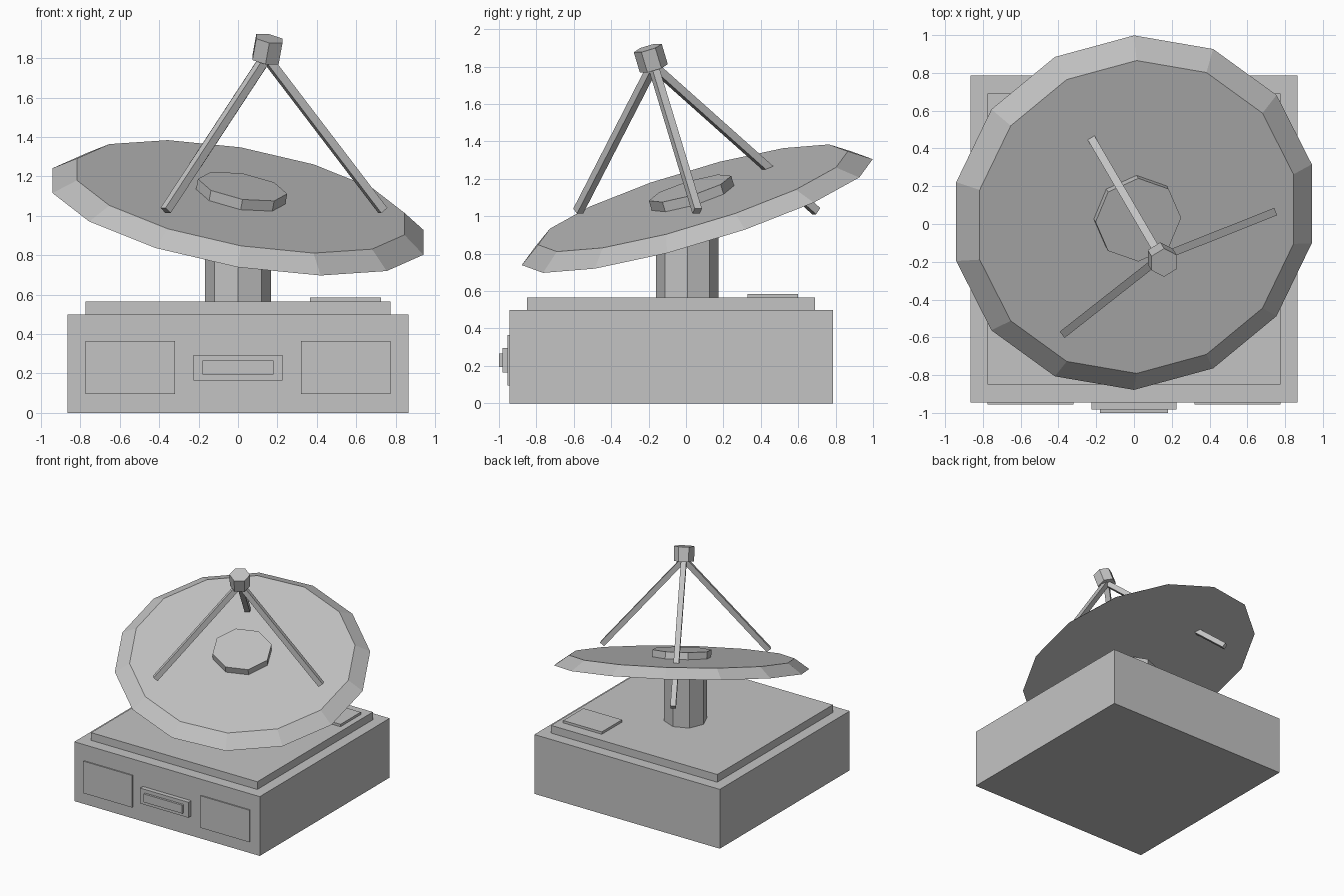
import bpy, bmesh
from math import sin, cos, pi
from mathutils import Vector, Matrix

cube = bpy.data.objects.get("Cube")
if cube:
    bpy.data.objects.remove(cube, do_unlink=True)

grey = bpy.data.materials.new("plain_grey")
grey.use_nodes = True
colour = (0.55, 0.55, 0.55, 1)
grey.diffuse_color = colour
grey.node_tree.nodes["Principled BSDF"].inputs["Base Color"].default_value = colour


def finish(name, bm, matrix):
    mesh = bpy.data.meshes.new(name)
    bm.transform(matrix)
    bm.normal_update()
    bm.to_mesh(mesh)
    bm.free()
    mesh.materials.append(grey)
    obj = bpy.data.objects.new(name, mesh)
    bpy.context.collection.objects.link(obj)
    return obj


def box(name, x, y, z):
    """Box from (min, max) spans on each axis."""
    spans = (x, y, z)
    centre = Vector([(a + b) / 2 for a, b in spans])
    size = Vector([b - a for a, b in spans])
    bm = bmesh.new()
    bmesh.ops.create_cube(bm, size=1)
    return finish(name, bm, Matrix.Translation(centre) @ Matrix.Diagonal(size).to_4x4())


def prism(name, sides, r_bottom, r_top, low, high, frame):
    """Prism or frustum along the z axis of a frame."""
    bm = bmesh.new()
    bmesh.ops.create_cone(bm, cap_ends=True, segments=sides, radius1=r_bottom,
                          radius2=r_top, depth=high - low)
    return finish(name, bm, frame @ Matrix.Translation((0, 0, (low + high) / 2)))


def strut(name, start, end, width):
    """Square bar between two points."""
    axis = end - start
    bm = bmesh.new()
    bmesh.ops.create_cube(bm, size=1)
    turn = axis.to_track_quat('Z', 'Y').to_matrix().to_4x4()
    scale = Matrix.Diagonal((width, width, axis.length, 1))
    return finish(name, bm, Matrix.Translation((start + end) / 2) @ turn @ scale)


# Base housing and roof slab
box("base_housing", (-0.865, 0.865), (-0.945, 0.785), (0, 0.5))
box("roof_slab", (-0.775, 0.775), (-0.85, 0.69), (0.5, 0.565))
box("roof_hatch", (0.365, 0.725), (0.33, 0.6), (0.565, 0.585))

# Front panels and control unit
box("left_front_panel", (0.32, 0.775), (-0.955, -0.945), (0.095, 0.365))
box("right_front_panel", (-0.775, -0.32), (-0.955, -0.945), (0.095, 0.365))
box("control_unit", (-0.225, 0.225), (-0.982, -0.945), (0.165, 0.295))
box("control_plate", (-0.18, 0.18), (-1.0, -0.982), (0.195, 0.265))

# Support column
prism("support_column", 8, 0.168, 0.168, 0.565, 1.0, Matrix.Translation((0, 0.007, 0)))

# Tilted dish, hub and feed head share one frame
centre = Vector((0, 0.06, 1.022))
tilt = (Matrix.Translation(centre) @ Matrix.Rotation(0.293, 4, 'X')
        @ Matrix.Rotation(0.172, 4, 'Y'))
prism("dish", 14, 0.98, 0.865, 0, 0.08, tilt)
prism("dish_hub", 8, 0.23, 0.23, 0.08, 0.135, tilt)
prism("feed_head", 6, 0.078, 0.078, 0.815, 0.93, tilt)

# Tripod struts from a level ring up to the feed head
apex = tilt @ Vector((0, 0, 0.83))
for i, side in enumerate(("left", "back", "front")):
    angle = i * 2 * pi / 3
    foot = centre + Vector((0.735 * cos(angle), 0.735 * sin(angle), 0.005))
    strut(side + "_strut", foot, apex, 0.042)
